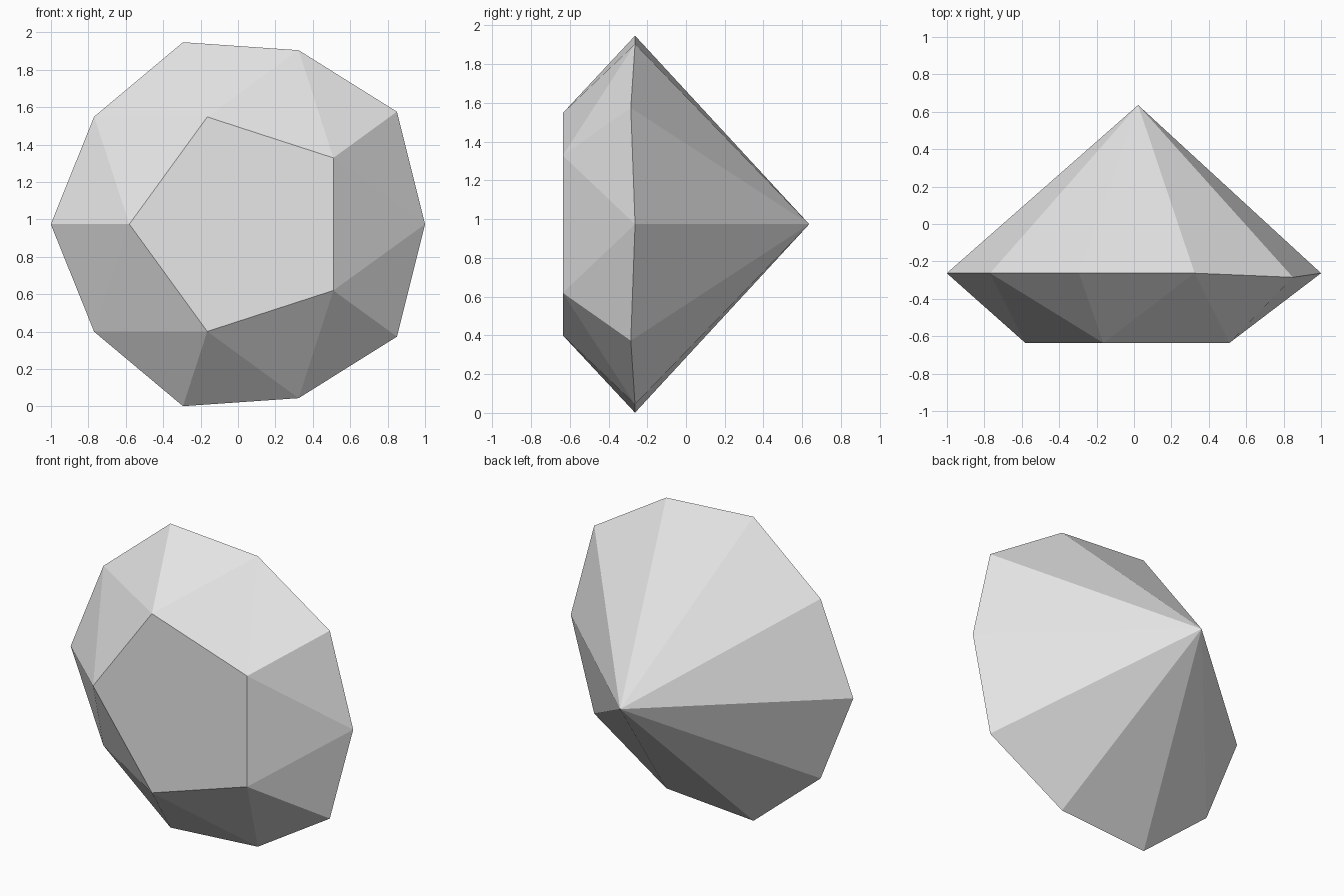
import bpy
import bmesh
from math import sin, cos, radians

cube = bpy.data.objects.get("Cube")
if cube:
    bpy.data.objects.remove(cube, do_unlink=True)

CX, CZ = 0.022, 0.974      # axis of the gem, running front to back
FRONT, GIRDLE, BACK = -0.636, -0.263, 0.636


def ring_point(bm, radius, degrees, y):
    a = radians(degrees)
    return bm.verts.new((CX + radius * cos(a), y, CZ + radius * sin(a)))


def make_material(name, colour):
    mat = bpy.data.materials.new(name)
    mat.use_nodes = True
    mat.diffuse_color = colour
    mat.node_tree.nodes["Principled BSDF"].inputs["Base Color"].default_value = colour
    return mat


bm = bmesh.new()

# Five-sided table, ten-sided girdle and the rear point
table = [ring_point(bm, 0.603, 36 + 72 * k, FRONT) for k in range(5)]
girdle = []
for i in range(10):
    radius = 1.023 if i % 2 else 0.978
    y = -0.285 if i in (1, 9) else GIRDLE
    girdle.append(ring_point(bm, radius, 36 * i, y))
point = bm.verts.new((CX, BACK, CZ))

# Crown: two facets beside each table corner, one along each table edge
bm.faces.new(table)
for k in range(5):
    corner, before, mid, after = table[k], *(girdle[(2 * k + j) % 10] for j in range(3))
    bm.faces.new((corner, before, mid))
    bm.faces.new((corner, mid, after))
    bm.faces.new((corner, after, table[(k + 1) % 5]))

# Pavilion: ten facets meeting at the point
for i in range(10):
    bm.faces.new((girdle[i], point, girdle[(i + 1) % 10]))

bmesh.ops.recalc_face_normals(bm, faces=bm.faces)
mesh = bpy.data.meshes.new("gem")
bm.to_mesh(mesh)
bm.free()
mesh.materials.append(make_material("pale grey", (0.8, 0.8, 0.8, 1)))
gem = bpy.data.objects.new("gem", mesh)
bpy.context.scene.collection.objects.link(gem)
